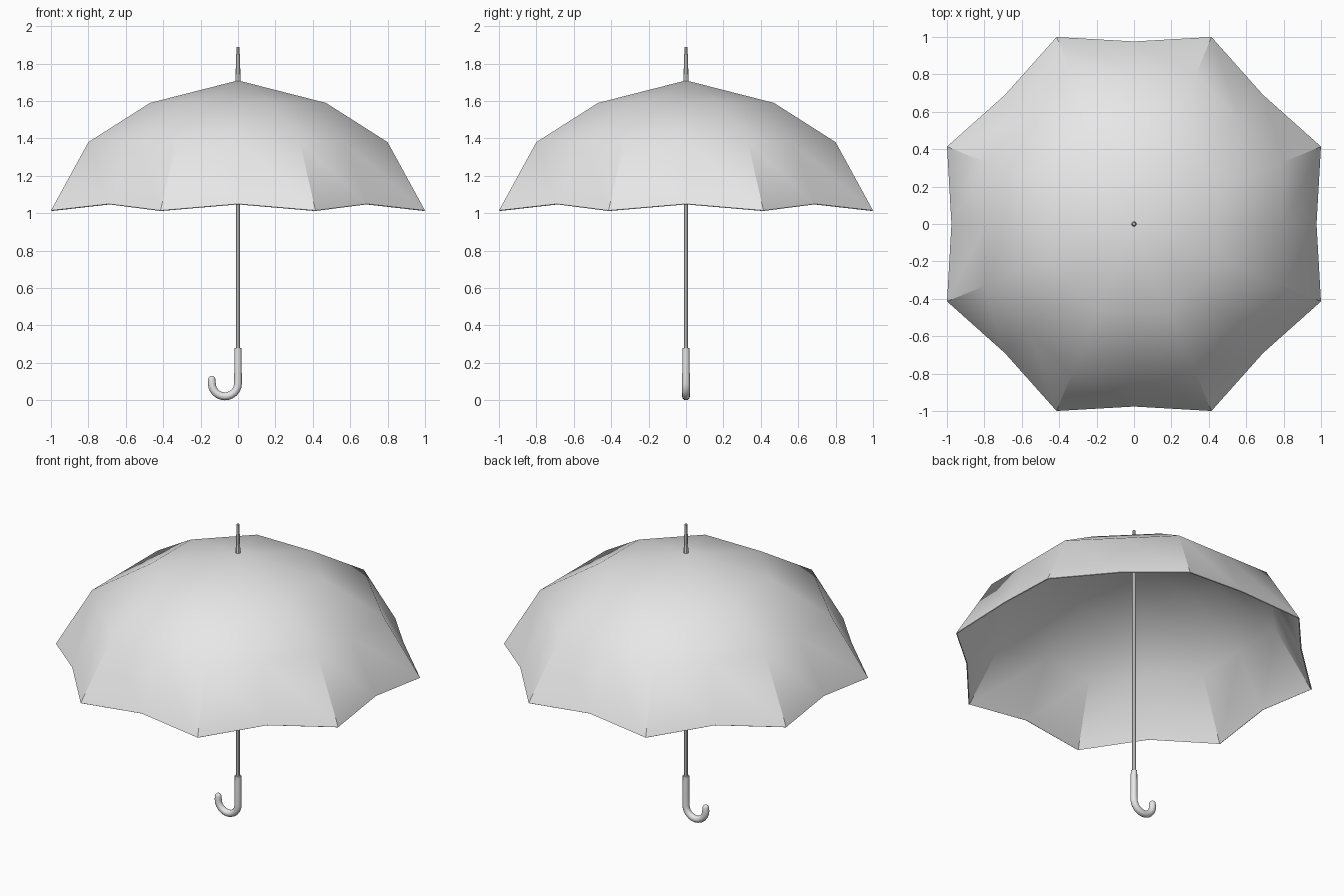
import bpy, bmesh
from math import sin, cos, pi, radians

cube = bpy.data.objects.get("Cube")
if cube:
    bpy.data.objects.remove(cube, do_unlink=True)

grey = bpy.data.materials.new("plain_grey")
grey.use_nodes = True
colour = (0.8, 0.8, 0.8, 1)
grey.diffuse_color = colour
grey.node_tree.nodes["Principled BSDF"].inputs["Base Color"].default_value = colour


def activate(obj):
    bpy.ops.object.select_all(action='DESELECT')
    obj.select_set(True)
    bpy.context.view_layer.objects.active = obj


def smooth(obj, angle=30):
    activate(obj)
    bpy.ops.object.shade_smooth_by_angle(angle=radians(angle))


def tube(name, points, resolution):
    """Round tube along (x, z, radius) points, turned into a mesh."""
    curve = bpy.data.curves.new(name, 'CURVE')
    curve.dimensions = '3D'
    curve.bevel_depth = 1
    curve.bevel_resolution = resolution
    curve.use_fill_caps = True
    spline = curve.splines.new('POLY')
    spline.points.add(len(points) - 1)
    for p, (x, z, r) in zip(spline.points, points):
        p.co = (x, 0, z, 1)
        p.radius = r
    obj = bpy.data.objects.new(name, curve)
    bpy.context.collection.objects.link(obj)
    curve.materials.append(grey)
    activate(obj)
    bpy.ops.object.convert(target='MESH')
    obj = bpy.context.object
    obj.name = name
    smooth(obj, 40)
    return obj


# Canopy: eight panels, each split by a middle line that lifts at the hem
PANELS = 8
half = pi / PANELS
# (rib radius, rib height, middle radius, middle height)
rings = [(0.509, 1.59, 0.47, 1.59),
         (0.866, 1.38, 0.80, 1.38),
         (1.082, 1.015, 0.976, 1.05)]
bm = bmesh.new()
apex = bm.verts.new((0, 0, 1.71))
loops = []
for rib_r, rib_z, mid_r, mid_z in rings:
    loop = []
    for i in range(PANELS * 2):
        r, z = (rib_r, rib_z) if i % 2 else (mid_r, mid_z)
        loop.append(bm.verts.new((r * cos(i * half), r * sin(i * half), z)))
    loops.append(loop)
for i in range(PANELS * 2):
    j = (i + 1) % (PANELS * 2)
    bm.faces.new((apex, loops[0][i], loops[0][j]))
    for upper, lower in zip(loops, loops[1:]):
        bm.faces.new((upper[i], lower[i], lower[j], upper[j]))
bm.normal_update()
mesh = bpy.data.meshes.new("canopy")
bm.to_mesh(mesh)
bm.free()
mesh.materials.append(grey)
canopy = bpy.data.objects.new("canopy", mesh)
bpy.context.collection.objects.link(canopy)
cloth = canopy.modifiers.new("thickness", 'SOLIDIFY')
cloth.thickness = 0.006
cloth.offset = -1
activate(canopy)
bpy.ops.object.modifier_apply(modifier=cloth.name)
smooth(canopy)

# Shaft and tapered tip
tube("shaft", [(0, 0.25, 0.012), (0, 1.70, 0.012)], 2)
tube("tip", [(0, 1.69, 0.015), (0, 1.89, 0.008)], 2)

# Hooked handle with a rounded end
bend, low = 0.07, 0.091
hook = [(0, 0.28, 0.019), (0, 0.15, 0.020)]
for k in range(13):
    a = pi * k / 12
    hook.append((bend * cos(a) - bend, low - bend * sin(a), 0.021))
for k in range(5):
    a = pi / 2 * k / 4
    hook.append((-2 * bend, 0.112 + 0.019 * sin(a), max(0.001, 0.019 * cos(a))))
tube("handle", hook, 4)
